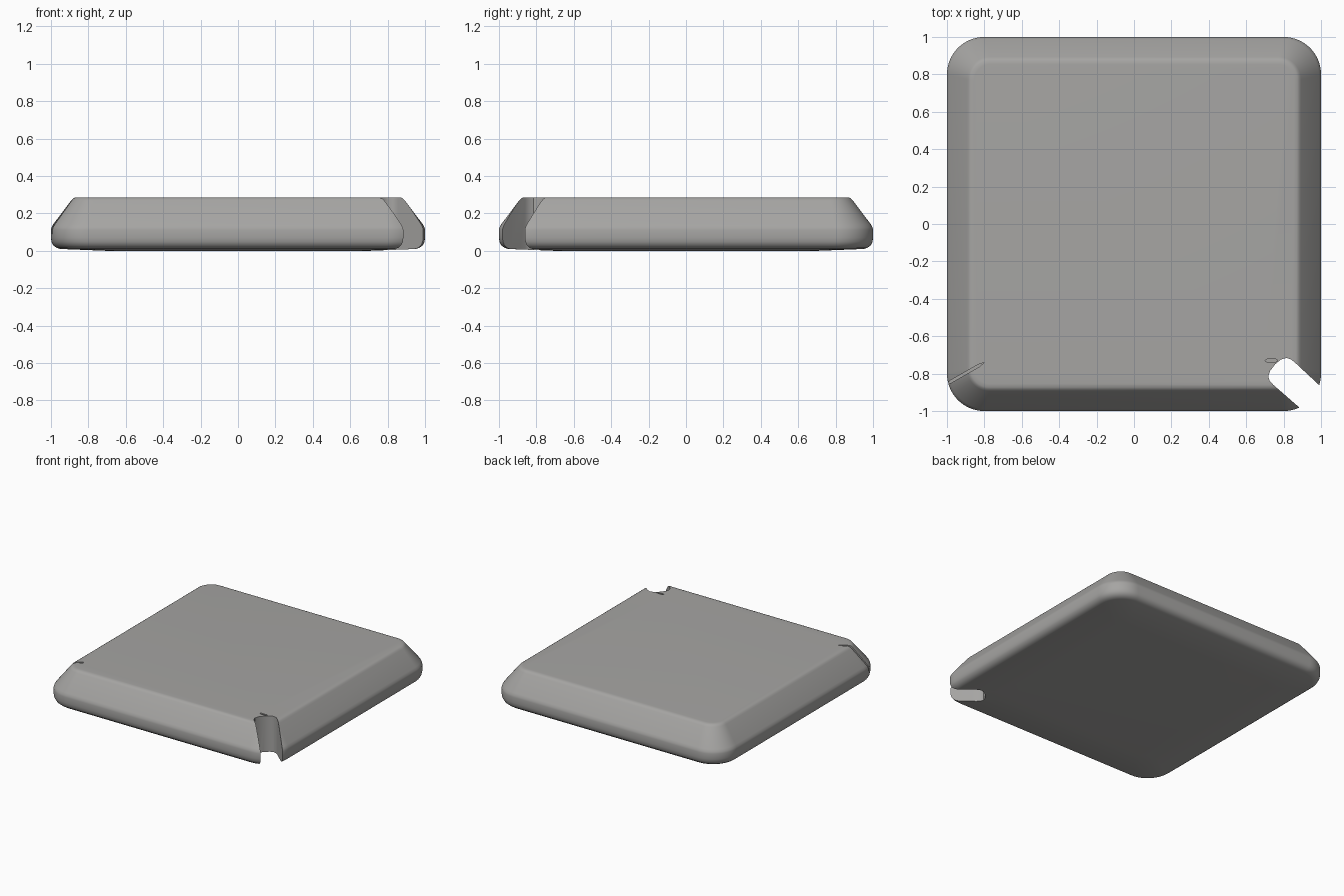
import bpy, bmesh, math

if "Cube" in bpy.data.objects:
    bpy.data.objects.remove(bpy.data.objects["Cube"])

stone = bpy.data.materials.new("warm grey")
stone.diffuse_color = (0.38, 0.375, 0.365, 1)
stone.use_nodes = True
stone.node_tree.nodes["Principled BSDF"].inputs["Base Color"].default_value = stone.diffuse_color


def rounded_square(half, radius, n=14):
    """Outline of a square with rounded corners."""
    pts = []
    for k in range(4):
        a0 = k * math.pi / 2
        cx = (half - radius) * (1 if k in (0, 3) else -1)
        cy = (half - radius) * (1 if k in (0, 1) else -1)
        for i in range(n + 1):
            a = a0 + math.pi / 2 * i / n
            pts.append((cx + radius * math.cos(a), cy + radius * math.sin(a)))
    return pts


def loft(name, rings):
    """Closed solid through a stack of (outline, z) rings."""
    bm = bmesh.new()
    loops = [[bm.verts.new((x, y, z)) for x, y in pts] for pts, z in rings]
    n = len(loops[0])
    for a, b in zip(loops, loops[1:]):
        for i in range(n):
            j = (i + 1) % n
            bm.faces.new((a[i], a[j], b[j], b[i]))
    bm.faces.new(loops[0][::-1])
    bm.faces.new(loops[-1])
    bmesh.ops.recalc_face_normals(bm, faces=bm.faces)
    me = bpy.data.meshes.new(name)
    bm.to_mesh(me)
    bm.free()
    ob = bpy.data.objects.new(name, me)
    bpy.context.collection.objects.link(ob)
    me.materials.append(stone)
    return ob


# slab: (half width, corner radius, height) from bottom to top
profile = [(0.70, 0.08, 0.0), (0.95, 0.17, 0.010), (0.97, 0.18, 0.016),
           (0.988, 0.195, 0.030), (0.997, 0.2, 0.048), (1.0, 0.2, 0.07),
           (1.0, 0.2, 0.112), (0.997, 0.2, 0.126), (0.988, 0.195, 0.142),
           (0.893, 0.12, 0.268), (0.884, 0.11, 0.278), (0.873, 0.10, 0.284),
           (0.855, 0.09, 0.286)]
slab = loft("slab", [(rounded_square(h, r), z) for h, r, z in profile])

# corner notch: diagonal slot with a rounded inner end
notch = [(0.90, -0.995), (0.745, -0.86), (0.725, -0.838), (0.718, -0.815),
         (0.728, -0.785), (0.755, -0.75), (0.785, -0.725), (0.815, -0.716),
         (0.84, -0.724), (0.865, -0.745), (1.01, -0.88), (1.2, -1.06), (1.05, -1.125)]


def crack(x0, y0, x1, y1, width):
    """Thin spindle-shaped outline."""
    dx, dy = x1 - x0, y1 - y0
    d = math.hypot(dx, dy)
    nx, ny = -dy / d * width / 2, dx / d * width / 2
    side = [(x0 + dx * t, y0 + dy * t) for t in (0.15, 0.85)]
    low = [(x - nx, y - ny) for x, y in side]
    high = [(x + nx, y + ny) for x, y in reversed(side)]
    return [(x0, y0)] + low + [(x1, y1)] + high


cuts = [("notch_cutter", notch, -0.1),
        ("corner_crack_cutter", crack(-1.01, -0.86, -0.80, -0.74, 0.014), 0.09),
        ("small_crack_cutter", crack(0.70, -0.73, 0.77, -0.73, 0.014), 0.24)]
for name, pts, z in cuts:
    cutter = loft(name, [(pts, z), (pts, 0.5)])
    mod = slab.modifiers.new(name, 'BOOLEAN')
    mod.operation = 'DIFFERENCE'
    mod.solver = 'EXACT'
    mod.object = cutter
    bpy.context.view_layer.objects.active = slab
    bpy.ops.object.modifier_apply(modifier=name)
    bpy.data.objects.remove(cutter)

# soft shading with sharp cut edges
bpy.ops.object.select_all(action='DESELECT')
slab.select_set(True)
bpy.context.view_layer.objects.active = slab
bpy.ops.object.shade_smooth_by_angle(angle=math.radians(35))
